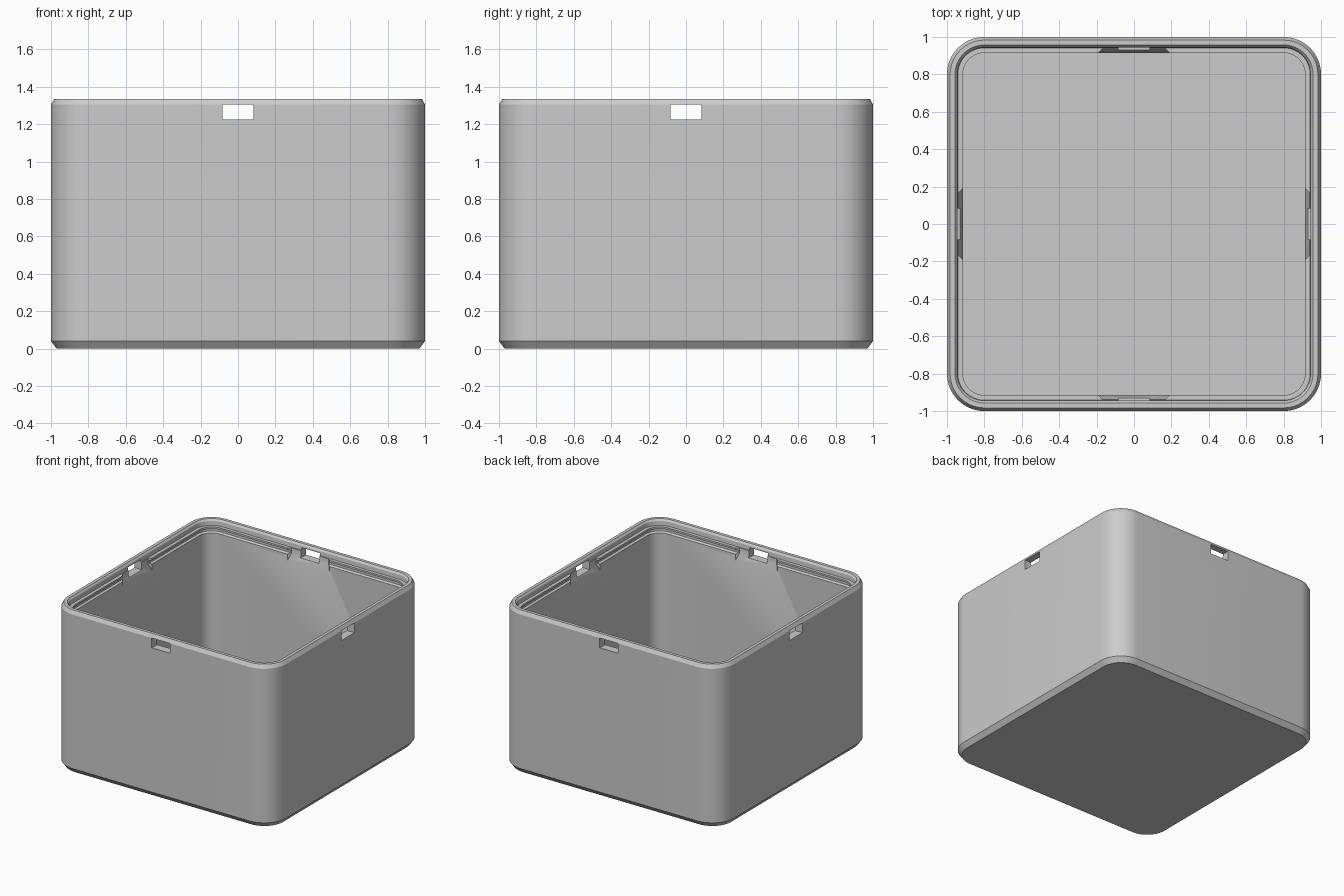
import bpy, bmesh, math
from mathutils import Matrix

old = bpy.data.objects.get("Cube")
if old:
    bpy.data.objects.remove(old, do_unlink=True)

grey = bpy.data.materials.new("light_grey")
grey.use_nodes = True
colour = (0.6, 0.6, 0.6, 1)
grey.diffuse_color = colour
grey.node_tree.nodes["Principled BSDF"].inputs["Base Color"].default_value = colour

CORNER = 0.8      # centre of every rounded corner
SEGMENTS = 14


def make_object(name, bm):
    bmesh.ops.recalc_face_normals(bm, faces=bm.faces)
    mesh = bpy.data.meshes.new(name)
    bm.to_mesh(mesh)
    bm.free()
    mesh.materials.append(grey)
    ob = bpy.data.objects.new(name, mesh)
    bpy.context.collection.objects.link(ob)
    return ob


def rounded_ring(bm, half, z):
    """Rounded square whose corners share their centres with all others."""
    r = half - CORNER
    ring = []
    for quarter, (sx, sy) in enumerate([(1, 1), (-1, 1), (-1, -1), (1, -1)]):
        for i in range(SEGMENTS + 1):
            a = (quarter + i / SEGMENTS) * math.pi / 2
            ring.append(bm.verts.new((sx * CORNER + r * math.cos(a),
                                      sy * CORNER + r * math.sin(a), z)))
    return ring


# Box shell: (half width, height) from the underside, over the rim, to the floor
profile = [(0.97, 0), (1, 0.04), (1, 1.305), (0.983, 1.335),   # outside
           (0.957, 1.335), (0.945, 1.32), (0.942, 1.285),      # rim
           (0.915, 1.285), (0.915, 1.27),                      # lip
           (0.93, 1.265), (0.93, 1.245), (0.915, 1.235),       # snap groove
           (0.915, 0.08)]                                      # inner wall
bm = bmesh.new()
rings = [rounded_ring(bm, *p) for p in profile]
for a, b in zip(rings, rings[1:]):
    for i in range(len(a)):
        j = (i + 1) % len(a)
        bm.faces.new((a[i], a[j], b[j], b[i]))
bm.faces.new(rings[0])
bm.faces.new(rings[-1])
box = make_object("box_shell", bm)


def add_block(bm, stations, turn):
    """Six sided block between two (y, half width, bottom, top) stations."""
    ends = [[bm.verts.new((x, y, z)) for x, z in
             ((-w, lo), (w, lo), (w, hi), (-w, hi))] for y, w, lo, hi in stations]
    a, b = ends
    bm.faces.new(a)
    bm.faces.new(b[::-1])
    for i in range(4):
        j = (i + 1) % 4
        bm.faces.new((a[i], b[i], b[j], a[j]))
    bmesh.ops.transform(bm, matrix=turn, verts=a + b)


# Release notches on the inside and square windows through each wall
cutters = {
    "notch_cutter": [(-0.935, 0.17, 1.235, 1.3), (-0.885, 0.22, 1.11, 1.3)],
    "window_cutter": [(-1.1, 0.084, 1.225, 1.305), (-0.8, 0.084, 1.225, 1.305)],
}
for name, stations in cutters.items():
    bm = bmesh.new()
    for side in range(4):
        add_block(bm, stations, Matrix.Rotation(side * math.pi / 2, 4, 'Z'))
    cutter = make_object(name, bm)
    cutter.hide_render = True
    cutter.hide_set(True)
    cut = box.modifiers.new(name, 'BOOLEAN')
    cut.operation = 'DIFFERENCE'
    cut.solver = 'EXACT'
    cut.object = cutter

# Apply the cuts and remove the cutters
bpy.context.view_layer.update()
graph = bpy.context.evaluated_depsgraph_get()
cut_mesh = bpy.data.meshes.new_from_object(box.evaluated_get(graph))
box.modifiers.clear()
box.data = cut_mesh
for name in cutters:
    bpy.data.objects.remove(bpy.data.objects[name], do_unlink=True)

# Smooth rounded corners with crisp edges
bpy.ops.object.select_all(action='DESELECT')
box.select_set(True)
bpy.context.view_layer.objects.active = box
bpy.ops.object.shade_smooth_by_angle(angle=math.radians(25))
